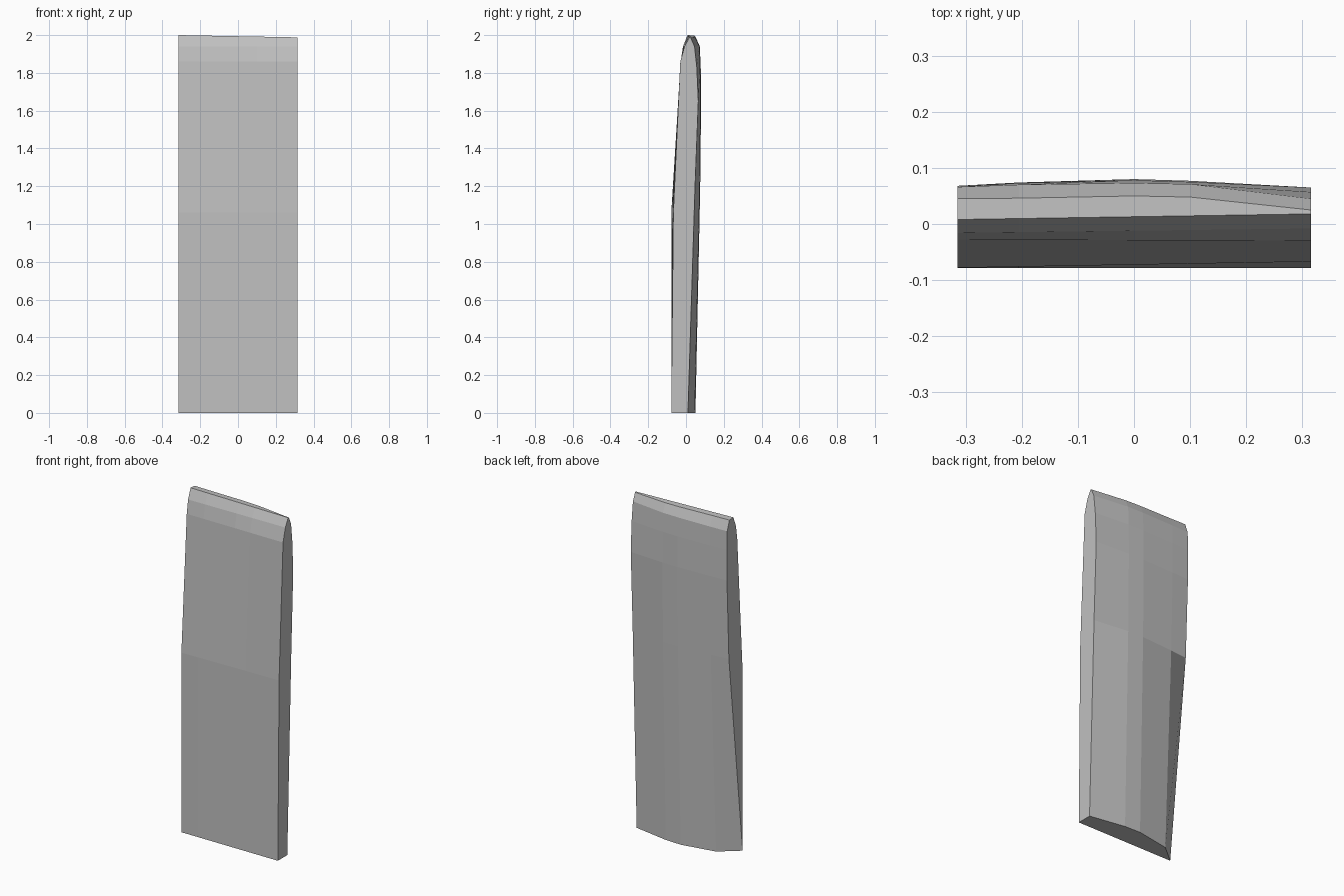
import bpy, bmesh

if "Cube" in bpy.data.objects:
    bpy.data.objects.remove(bpy.data.objects["Cube"])

# Stone colour
stone = bpy.data.materials.new("grey_stone")
stone.diffuse_color = (0.53, 0.53, 0.53, 1)
stone.use_nodes = True
stone.node_tree.nodes["Principled BSDF"].inputs["Base Color"].default_value = stone.diffuse_color

# Slab stations from left to right
columns = [-0.315, -0.205, 0.0, 0.1, 0.315]

# Front outline: (height, depth at left, depth at right), bottom to top ridge
front = [(0.0, -0.078, -0.078), (1.06, -0.078, -0.067),
         (1.86, -0.028, -0.030), (1.94, -0.016, -0.008)]
ridge_y = (0.008, 0.018)
ridge_z = (2.0, 1.988)

# Bulging back: height and depth at each station, top to bottom
back = [(None, [0.045, 0.046, 0.050, 0.048, 0.025]),
        (1.94, [0.066, 0.070, 0.073, 0.071, 0.045]),
        (1.83, [0.068, 0.073, 0.078, 0.075, 0.057]),
        (1.65, [0.068, 0.074, 0.080, 0.077, 0.065]),
        (1.18, [0.050, 0.062, 0.075, 0.072, 0.047]),
        (0.0, [-0.077, 0.013, 0.050, 0.046, 0.010])]


def mix(a, b, t):
    return a + (b - a) * t


# Loft the slab through closed rings
bm = bmesh.new()
rings = []
for i, x in enumerate(columns):
    t = (x + 0.315) / 0.63
    top = mix(*ridge_z, t)
    pts = [(mix(l, r, t), z) for z, l, r in front]
    pts.append((mix(*ridge_y, t), top))
    pts += [(ys[i], top - 0.002 if z is None else z) for z, ys in back]
    rings.append([bm.verts.new((x, y, z)) for y, z in pts])

for a, b in zip(rings, rings[1:]):
    n = len(a)
    for j in range(n):
        k = (j + 1) % n
        bm.faces.new((a[j], b[j], b[k], a[k]))

# Flat side ends
bm.faces.new(rings[0])
bm.faces.new(rings[-1])

bmesh.ops.remove_doubles(bm, verts=bm.verts, dist=0.0015)
bmesh.ops.recalc_face_normals(bm, faces=bm.faces)

mesh = bpy.data.meshes.new("stone_slab")
bm.to_mesh(mesh)
bm.free()
mesh.materials.append(stone)
slab = bpy.data.objects.new("stone_slab", mesh)
bpy.context.collection.objects.link(slab)
